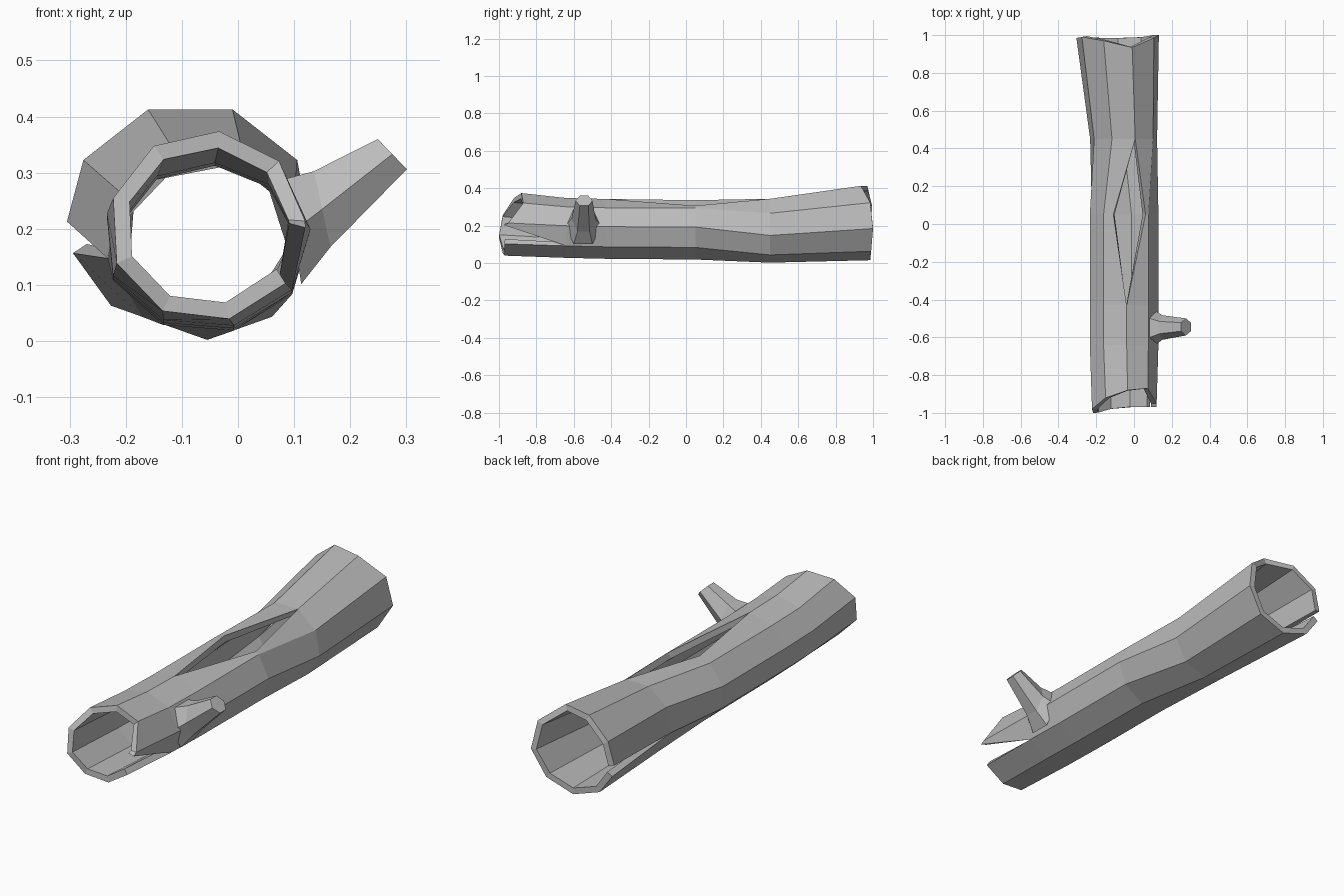
import bpy
import bmesh
from math import sin, cos, radians

cube = bpy.data.objects.get("Cube")
if cube:
    bpy.data.objects.remove(cube, do_unlink=True)

# Single flat grey
grey = bpy.data.materials.new("log_grey")
grey.use_nodes = True
colour = (0.5, 0.5, 0.5, 1)
grey.diffuse_color = colour
grey.node_tree.nodes["Principled BSDF"].inputs["Base Color"].default_value = colour


def make_object(name, bm):
    mesh = bpy.data.meshes.new(name)
    bm.to_mesh(mesh)
    bm.free()
    mesh.materials.append(grey)
    obj = bpy.data.objects.new(name, mesh)
    bpy.context.collection.objects.link(obj)
    return obj


# Trunk rings: y, centre x, centre z, radius x, radius z, twist
SIDES = 9
RINGS = [
    (-0.97, -0.055, 0.205, 0.175, 0.17, 13),
    (-0.64, -0.055, 0.185, 0.185, 0.163, 15),
    (-0.43, -0.055, 0.18, 0.185, 0.163, 15),
    (0.05, -0.055, 0.178, 0.185, 0.165, 15),
    (0.45, -0.055, 0.178, 0.18, 0.176, 0),
    (0.98, -0.085, 0.22, 0.22, 0.205, 0),
]
LAST = len(RINGS) - 1

# Ragged ends: y of each rim point
RIM_Y = {
    0: [-0.88, -0.87, -0.95, -0.97, -0.97, -0.98, -1.0, -0.98, -0.92],
    LAST: [0.935, 0.985, 1.0, 0.99, 0.985, 0.985, 0.985, 0.99, 0.97],
}

# Splits in the shell, (ring, column): degrees opened up and down
SPLITS = {
    (3, 0): (22, -34),      # top hole
    (0, 3): (36, 0),        # front notch
    (LAST, 6): (-8, 8),     # rear crack
}


def trunk_point(bm, i, j, shift=0):
    y, cx, cz, rx, rz, twist = RINGS[i]
    a = radians(70 - 360 / SIDES * j + twist + shift)
    if i in RIM_Y:
        y = RIM_Y[i][j]
    return bm.verts.new((cx + rx * cos(a), y, cz + rz * sin(a)))


# Hollow trunk: one sheet with split seams, thickened inward
bm = bmesh.new()
before, after = {}, {}
for i in range(len(RINGS)):
    for j in range(SIDES):
        if (i, j) in SPLITS:
            up, down = sorted(SPLITS[i, j], reverse=True)
            before[i, j] = trunk_point(bm, i, j, up)
            after[i, j] = trunk_point(bm, i, j, down)
        else:
            before[i, j] = after[i, j] = trunk_point(bm, i, j)
for i in range(LAST):
    for j in range(SIDES):
        k = (j + 1) % SIDES
        bm.faces.new((after[i, j], before[i, k], before[i + 1, k], after[i + 1, j]))
trunk = make_object("hollow_trunk", bm)
wall = trunk.modifiers.new("wall", "SOLIDIFY")
wall.thickness = 0.03
wall.offset = -1

# Branch stub: centre x, y, z, upward half axis x, z, half width
STUB = [
    (0.098, -0.55, 0.195, -0.017, 0.108, 0.1),
    (0.15, -0.548, 0.235, -0.017, 0.078, 0.065),
    (0.275, -0.545, 0.333, -0.03, 0.031, 0.045),
]
bm = bmesh.new()
loops = []
for x, y, z, ux, uz, half in STUB:
    angles = [radians(60 * k) for k in range(6)]
    loops.append([bm.verts.new((x + ux * sin(a), y + half * cos(a), z + uz * sin(a)))
                  for a in angles])
for low, high in zip(loops, loops[1:]):
    for k in range(6):
        n = (k + 1) % 6
        bm.faces.new((low[k], low[n], high[n], high[k]))
bm.faces.new(loops[-1])
bmesh.ops.recalc_face_normals(bm, faces=bm.faces)
make_object("branch_stub", bm)
